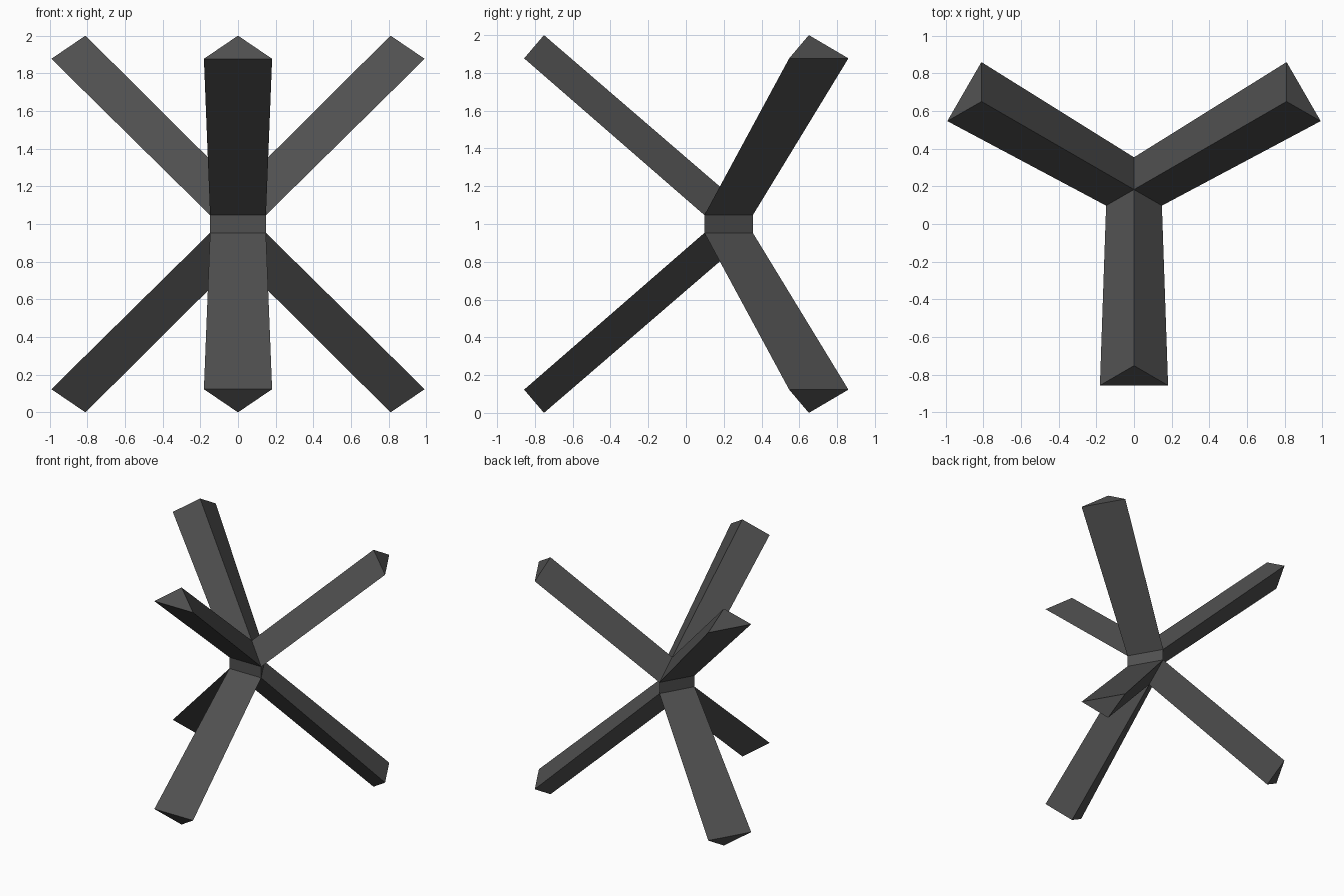
import bpy, bmesh
from math import radians
from mathutils import Matrix, Vector

if "Cube" in bpy.data.objects:
    bpy.data.objects.remove(bpy.data.objects["Cube"])

CENTRE = Vector((0, 0.183, 1.0))      # shared axis of the three arm pairs
R = 0.171                             # hub corner radius
HUB, APEX = 0.047, 0.195              # heights above the mid plane

bm = bmesh.new()


def face(*pts):
    bm.faces.new([bm.verts.new(p) for p in pts])


for i in range(3):
    rot = Matrix.Rotation(radians(120 * i), 3, 'Z')
    # inner end (root) and outer end (tip) triangles of one arm
    root = [rot @ Vector(p) for p in ((-R * 0.866, -R / 2, HUB), (R * 0.866, -R / 2, HUB), (0, 0, APEX))]
    tip = [rot @ Vector(p) for p in ((-0.181, -1.04, 0.877), (0.181, -1.04, 0.877), (0, -0.935, 1.0))]
    # three long sides and the end cap
    for a in range(3):
        b = (a + 1) % 3
        face(root[a], root[b], tip[b], tip[a])
    face(*tip)
    # upper half of the hub wall below the arm
    low = [Vector((p.x, p.y, 0)) for p in root[:2]]
    face(low[0], low[1], root[1], root[0])

bmesh.ops.remove_doubles(bm, verts=bm.verts, dist=1e-4)
bmesh.ops.recalc_face_normals(bm, faces=bm.faces)
mesh = bpy.data.meshes.new("crossed_spikes")
bm.to_mesh(mesh)
bm.free()

obj = bpy.data.objects.new("crossed_spikes", mesh)
obj.location = CENTRE
bpy.context.collection.objects.link(obj)

# lower arms mirror the upper ones
mirror = obj.modifiers.new("lower_half", 'MIRROR')
mirror.use_axis = (False, False, True)
mirror.use_clip = True

mat = bpy.data.materials.new("dark_metal")
mat.diffuse_color = (0.08, 0.08, 0.08, 1)
mat.use_nodes = True
mat.node_tree.nodes["Principled BSDF"].inputs["Base Color"].default_value = mat.diffuse_color
mesh.materials.append(mat)
